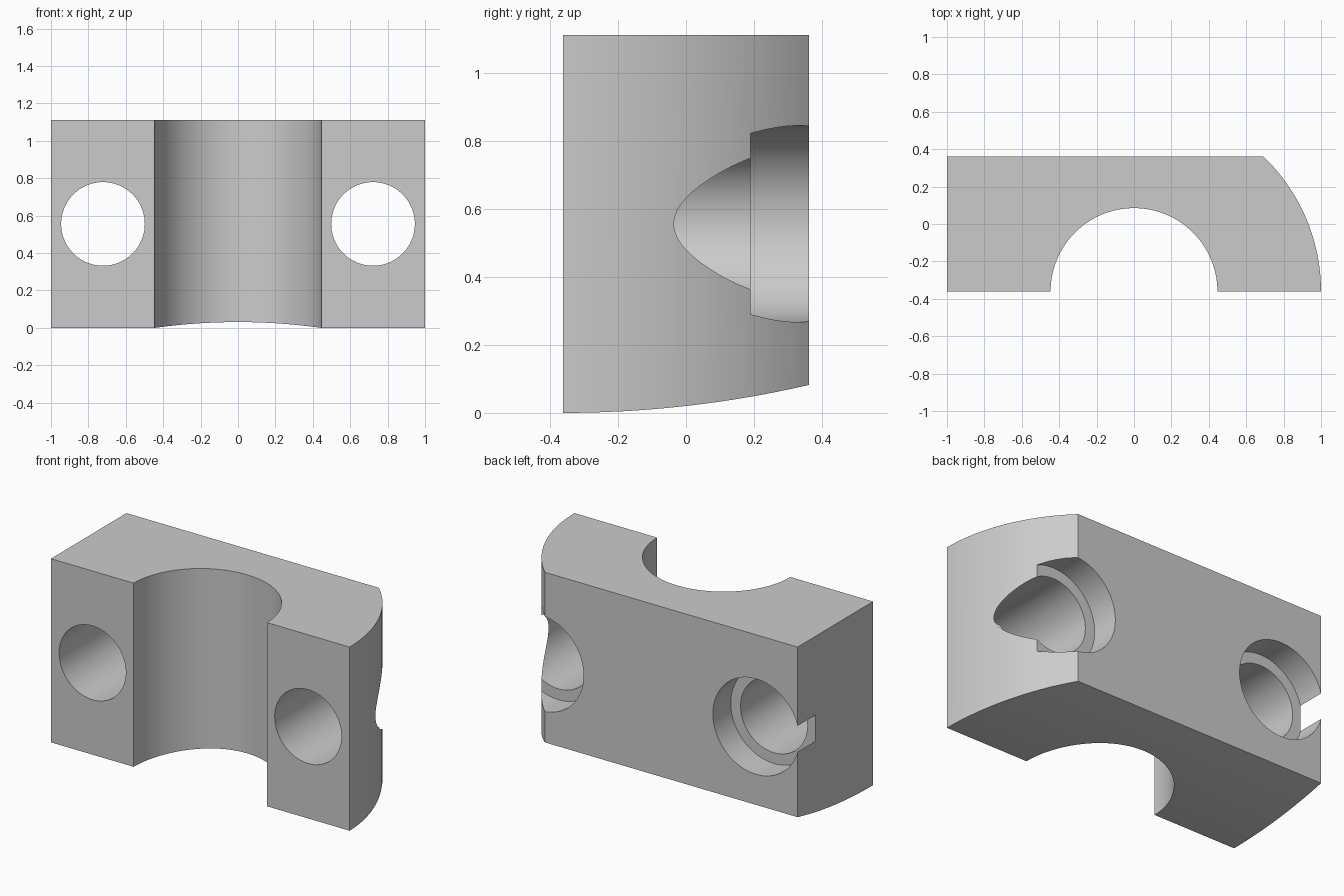
import bpy
import bmesh
from math import sin, cos, pi, radians, asin
from mathutils import Matrix, Vector

if "Cube" in bpy.data.objects:
    bpy.data.objects.remove(bpy.data.objects["Cube"])

HALF_DEPTH = 0.361
HEIGHT = 1.112
HOLE_X = 0.722
BORE_FLOOR = 0.19

grey = bpy.data.materials.new("plain grey")
grey.use_nodes = True
colour = (0.6, 0.6, 0.6, 1)
grey.diffuse_color = colour
grey.node_tree.nodes["Principled BSDF"].inputs["Base Color"].default_value = colour


def arc(cx, cy, r, start, end, steps):
    angles = [start + (end - start) * i / steps for i in range(steps + 1)]
    return [(cx + r * cos(a), cy + r * sin(a)) for a in angles]


def finish(name, bm):
    bmesh.ops.recalc_face_normals(bm, faces=bm.faces)
    mesh = bpy.data.meshes.new(name)
    bm.to_mesh(mesh)
    bm.free()
    mesh.materials.append(grey)
    obj = bpy.data.objects.new(name, mesh)
    bpy.context.collection.objects.link(obj)
    return obj


def prism(name, points, push):
    bm = bmesh.new()
    face = bm.faces.new([bm.verts.new(p) for p in points])
    grown = bmesh.ops.extrude_face_region(bm, geom=[face])
    verts = [v for v in grown["geom"] if isinstance(v, bmesh.types.BMVert)]
    bmesh.ops.translate(bm, verts=verts, vec=Vector(push))
    return finish(name, bm)


def drill(name, x, radius, y0, y1):
    bm = bmesh.new()
    place = Matrix.Translation((x, (y0 + y1) / 2, HEIGHT / 2)) @ Matrix.Rotation(pi / 2, 4, "X")
    bmesh.ops.create_cone(bm, cap_ends=True, segments=96, radius1=radius,
                          radius2=radius, depth=y1 - y0, matrix=place)
    return finish(name, bm)


def combine(target, tool, operation):
    mod = target.modifiers.new(tool.name, "BOOLEAN")
    mod.operation = operation
    mod.solver = "EXACT"
    mod.object = tool
    bpy.context.view_layer.objects.active = target
    bpy.ops.object.modifier_apply(modifier=mod.name)
    bpy.data.objects.remove(tool)


# Plan outline: rounded right end and half-round channel in the front
front = -HALF_DEPTH
outline = [(-1, HALF_DEPTH), (-1, front)]
outline += arc(0, front, 0.446, pi, 0, 64)
outline += arc(0, front, 1, 0, asin(2 * HALF_DEPTH), 24)
body = prism("clamp_block", [(x, y, -0.2) for x, y in outline], (0, 0, HEIGHT + 0.2))

# Gently arched underside
rise = 0.082
radius = ((2 * HALF_DEPTH) ** 2 + rise ** 2) / (2 * rise)
sweep = asin((2 * HALF_DEPTH + 0.1) / radius)
under = [(front - 0.1, -0.5), (front - 0.1, 0)]
under += arc(front, radius, radius, -pi / 2, -pi / 2 + sweep, 20)
under += [(HALF_DEPTH + 0.1, -0.5)]
cutter = prism("underside_cutter", [(-1.5, y, z) for y, z in under], (3, 0, 0))
combine(body, cutter, "DIFFERENCE")

# Bolt holes with counterbores in the back
for side in (-1, 1):
    combine(body, drill("bolt_hole", side * HOLE_X, 0.2235, -0.6, 0.6), "DIFFERENCE")
    combine(body, drill("counterbore", side * HOLE_X, 0.289, BORE_FLOOR, 0.6), "DIFFERENCE")

bpy.ops.object.select_all(action="DESELECT")
body.select_set(True)
bpy.context.view_layer.objects.active = body
bpy.ops.object.shade_smooth_by_angle(angle=radians(20))
